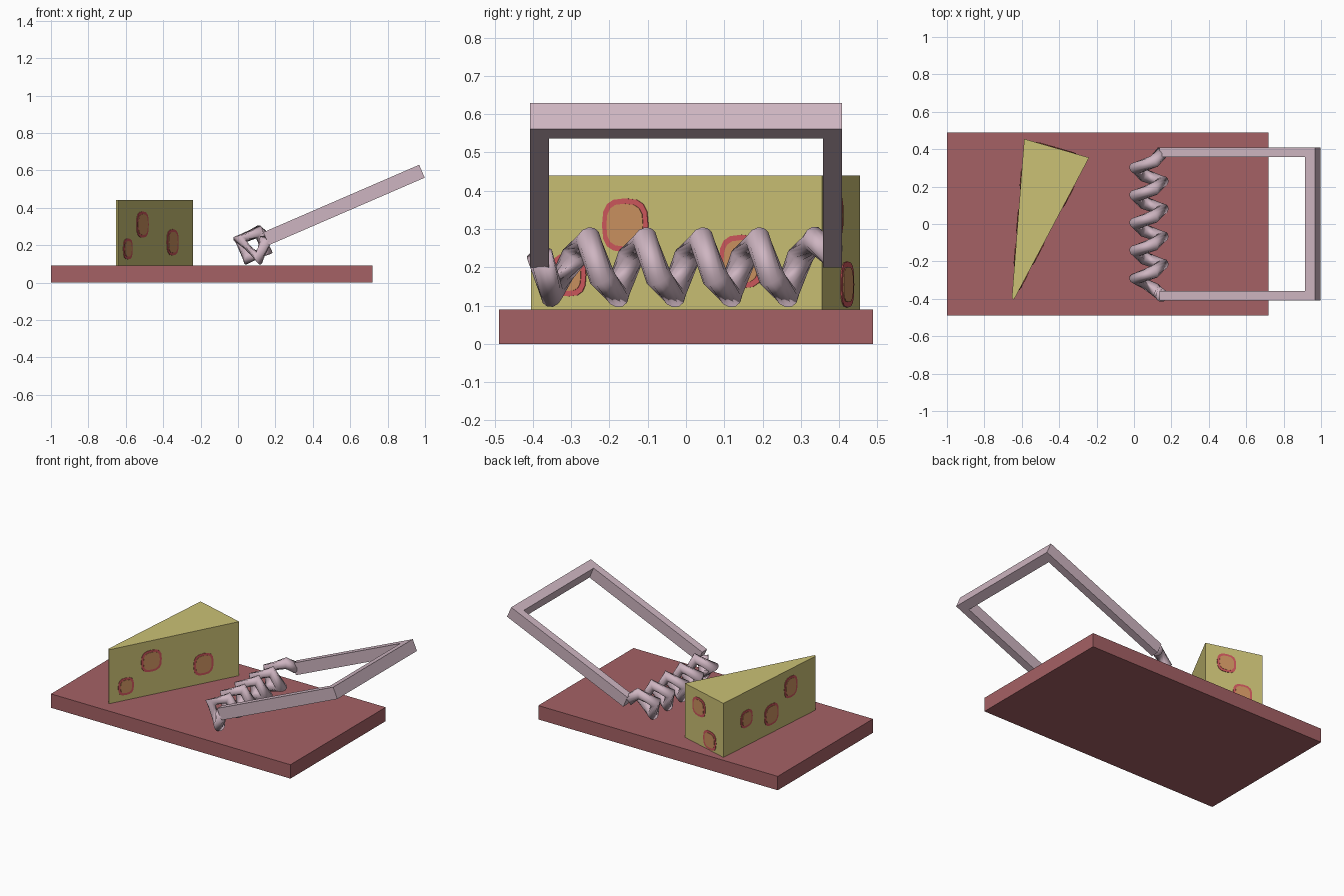
import bpy, bmesh, math
from mathutils import Vector

if "Cube" in bpy.data.objects:
    bpy.data.objects.remove(bpy.data.objects["Cube"])


def material(name, rgb):
    lin = [((c / 255 + 0.055) / 1.055) ** 2.4 for c in rgb]
    m = bpy.data.materials.new(name)
    m.diffuse_color = (*lin, 1)
    m.use_nodes = True
    m.node_tree.nodes["Principled BSDF"].inputs["Base Color"].default_value = m.diffuse_color
    return m


WOOD = material("red_wood", (165, 97, 101))
CHEESE = material("cheese_yellow", (203, 193, 117))
METAL = material("pinkish_metal", (206, 181, 193))
RIM = material("hole_rim_red", (206, 88, 92))
HOLE = material("hole_tan", (204, 146, 96))


def finish(name, bm, mat, smooth=False):
    bmesh.ops.recalc_face_normals(bm, faces=bm.faces[:])
    me = bpy.data.meshes.new(name)
    bm.to_mesh(me)
    bm.free()
    me.materials.append(mat)
    for p in me.polygons:
        p.use_smooth = smooth
    ob = bpy.data.objects.new(name, me)
    bpy.context.collection.objects.link(ob)
    return ob


def prism(name, points, offset, mat):
    """Extrude a flat outline along an offset vector."""
    bm = bmesh.new()
    face = bm.faces.new([bm.verts.new(p) for p in points])
    ext = bmesh.ops.extrude_face_region(bm, geom=[face])
    moved = [g for g in ext["geom"] if isinstance(g, bmesh.types.BMVert)]
    bmesh.ops.translate(bm, verts=moved, vec=offset)
    return finish(name, bm, mat)


# Base board
prism("base_board", [(-1, -.488, 0), (.718, -.488, 0), (.718, .488, 0), (-1, .488, 0)],
      Vector((0, 0, .09)), WOOD)

# Cheese wedge with a slightly blunt tip
TIP, BACK_R, BACK_L, TIP_L = (-.642, -.405), (-.24, .355), (-.587, .455), (-.653, -.395)
prism("cheese_wedge", [(x, y, .09) for x, y in (TIP, BACK_R, BACK_L, TIP_L)],
      Vector((0, 0, .35)), CHEESE)


# Painted cheese holes: a red rim plate with a tan centre plate
def spot(name, a, b, t, z, w, h):
    a, b = Vector((*a, 0)), Vector((*b, 0))
    d = (b - a).normalized()
    n = Vector((d.y, -d.x, 0))
    c = a.lerp(b, t) + Vector((0, 0, z))
    for part, mat, inset, depth in (("rim", RIM, 0, .003), ("centre", HOLE, .014, .005)):
        pts = []
        for k in range(16):
            ang = math.tau * k / 16
            ca, sa = math.cos(ang), math.sin(ang)
            u = math.copysign(abs(ca) ** .7, ca) * (w - inset)
            v = math.copysign(abs(sa) ** .7, sa) * (h - inset)
            pts.append(c + d * u + Vector((0, 0, v)) - n * .001)
        prism(f"{name}_{part}", pts, n * (depth + .001), mat)


SPOTS = {
    "right_hole": (TIP, BACK_R, [(.325, .31, .068, .07), (.13, .18, .052, .056), (.725, .215, .066, .07)]),
    "back_hole": (BACK_R, BACK_L, [(.37, .335, .06, .06), (.65, .155, .06, .06)]),
    "left_hole": (BACK_L, TIP_L, [(.25, .265, .055, .056), (.52, .21, .065, .068), (.73, .325, .06, .068)]),
}
for name, (a, b, items) in SPOTS.items():
    for i, (t, z, w, h) in enumerate(items):
        spot(f"{name}_{i + 1}", a, b, t, z, w, h)

# Tilted U-shaped snap bar
TILT = math.radians(23.4)
along = Vector((math.cos(TILT), 0, math.sin(TILT)))
up = Vector((-math.sin(TILT), 0, math.cos(TILT)))
start, L, W, T = Vector((.165, 0, .2)), .908, .408, .05
outline = [(0, -W), (L, -W), (L, W), (0, W),
           (0, W - T), (L - .06, W - T), (L - .06, T - W), (0, T - W)]
prism("snap_bar", [start + along * u + Vector((0, y, 0)) for u, y in outline], up * .075, METAL)

# Square-wound spring: four rings per turn, ends running into the bar
CX, CZ, R, r, SIDES = .08, .2, .077, .035, 12
path = [Vector((.15, -.383, .235)), Vector((.112, -.35, .13))]
for i in range(2, 20):
    ang = TILT - math.pi / 4 - i * math.pi / 2
    path.append(Vector((CX + R * math.cos(ang), -.366 + i * .0369, CZ + R * math.sin(ang))))
path.append(Vector((.15, .383, .235)))

bm = bmesh.new()
rings = []
for i, p in enumerate(path):
    before = (p - path[i - 1]).normalized() if i else Vector()
    after = (path[i + 1] - p).normalized() if i < len(path) - 1 else Vector()
    t = (before + after).normalized()
    n = Vector((p.x - CX, 0, p.z - CZ))
    n = (n - t * n.dot(t)).normalized()
    b = t.cross(n)
    rings.append([bm.verts.new(p + r * (n * math.cos(math.tau * k / SIDES) + b * math.sin(math.tau * k / SIDES)))
                  for k in range(SIDES)])
for lo, hi in zip(rings, rings[1:]):
    for k in range(SIDES):
        j = (k + 1) % SIDES
        bm.faces.new((lo[k], lo[j], hi[j], hi[k]))
bm.faces.new(rings[0])
bm.faces.new(rings[-1])
finish("coil_spring", bm, METAL, smooth=True)
